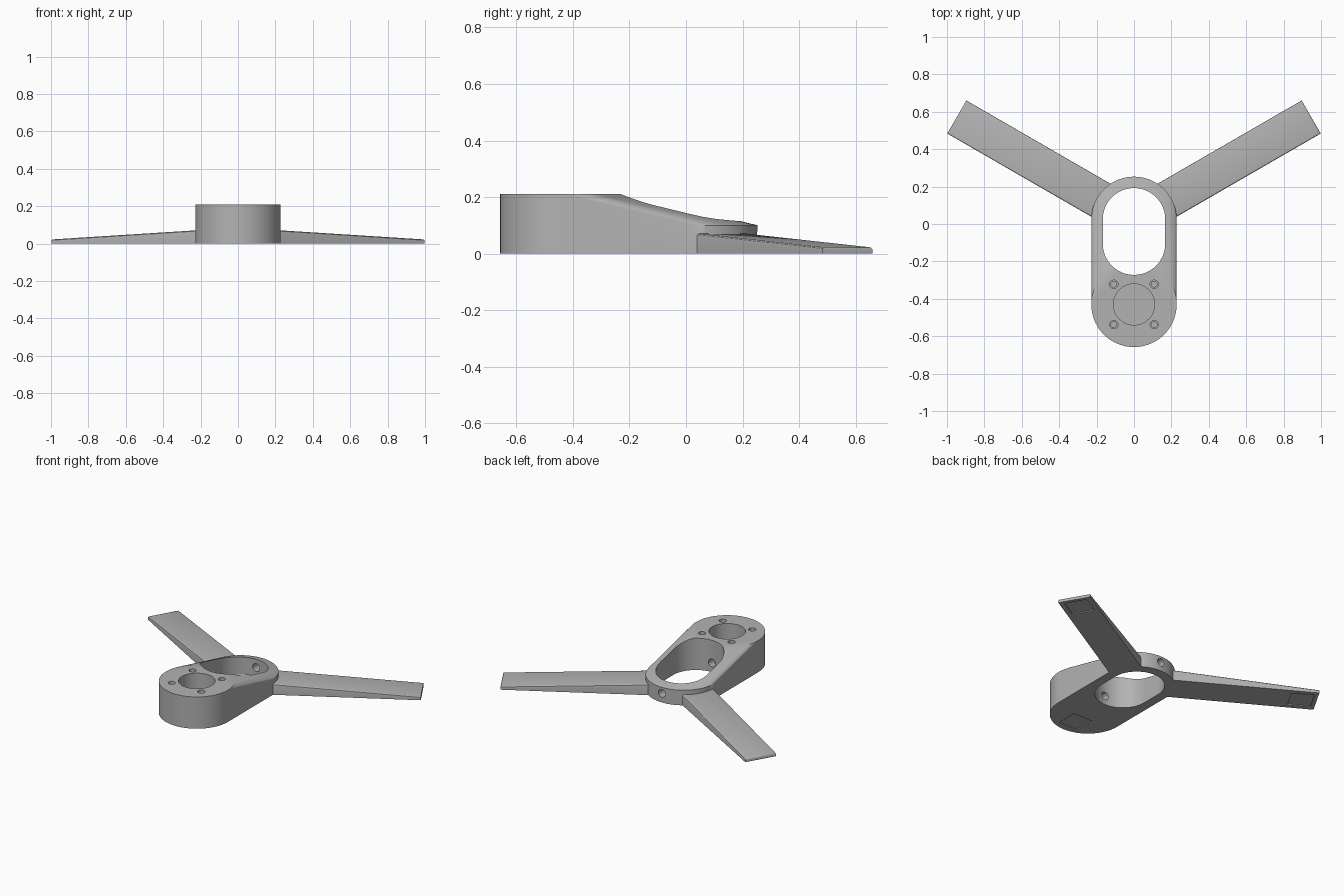
import bpy, bmesh, math
from mathutils import Matrix, Vector

old = bpy.data.objects.get("Cube")
if old:
    bpy.data.objects.remove(old, do_unlink=True)

grey = bpy.data.materials.new("plain grey")
grey.use_nodes = True
COLOUR = (0.45, 0.45, 0.45, 1)
grey.diffuse_color = COLOUR
grey.node_tree.nodes["Principled BSDF"].inputs["Base Color"].default_value = COLOUR

R = 0.228          # outer radius of hub and ring
HUB_Y, RING_Y = -0.43, 0.025
POCKET = 0.07      # half side of the square pads underneath


def ring(r, y, z, x=0, n=96):
    return [Vector((x + r * math.cos(2 * math.pi * i / n),
                    y + r * math.sin(2 * math.pi * i / n), z)) for i in range(n)]


def hull(name, points, matrix=Matrix()):
    """Convex solid around the given points."""
    bm = bmesh.new()
    for p in points:
        bm.verts.new(matrix @ p)
    bmesh.ops.convex_hull(bm, input=bm.verts)
    bmesh.ops.dissolve_limit(bm, angle_limit=0.002, verts=bm.verts, edges=bm.edges)
    bmesh.ops.recalc_face_normals(bm, faces=bm.faces)
    mesh = bpy.data.meshes.new(name)
    bm.to_mesh(mesh)
    bm.free()
    mesh.materials.append(grey)
    obj = bpy.data.objects.new(name, mesh)
    bpy.context.collection.objects.link(obj)
    return obj


def cylinder(name, r, x, y, z0, z1, n=64):
    return hull(name, ring(r, y, z0, x, n) + ring(r, y, z1, x, n))


def box(name, x, y, z0, z1, matrix=Matrix()):
    return hull(name, [Vector((x + a * POCKET, y + b * POCKET, z))
                       for a in (-1, 1) for b in (-1, 1) for z in (z0, z1)], matrix)


def apply_modifiers(obj):
    graph = bpy.context.evaluated_depsgraph_get()
    mesh = bpy.data.meshes.new_from_object(obj.evaluated_get(graph))
    obj.modifiers.clear()
    obj.data = mesh


def cut(obj, cutters):
    for c in cutters:
        mod = obj.modifiers.new("cut", 'BOOLEAN')
        mod.operation, mod.solver, mod.object = 'DIFFERENCE', 'EXACT', c
    apply_modifiers(obj)
    for c in cutters:
        bpy.data.objects.remove(c, do_unlink=True)


def smooth(obj):
    bpy.ops.object.select_all(action='DESELECT')
    obj.select_set(True)
    bpy.context.view_layer.objects.active = obj
    bpy.ops.object.shade_smooth_by_angle(angle=math.radians(30))


# Body: tall hub disc hulled to a lower ring disc
body = hull("body", ring(R, HUB_Y, 0) + ring(R, HUB_Y, 0.21)
            + ring(R, RING_Y, 0) + ring(R, RING_Y, 0.10))

# Openings: oval slot, blind bore, stepped screw holes, cable passage, square pad
slot = hull("slot_cutter", [p for y in (-0.105, RING_Y) for z in (-0.1, 0.4)
                            for p in ring(0.167, y, z)])
cutters = [slot, cylinder("bore_cutter", 0.11, 0, HUB_Y, 0.03, 0.4)]
for sx in (-1, 1):
    for sy in (-1, 1):
        x, y = sx * 0.108, HUB_Y + sy * 0.108
        cutters.append(cylinder("screw_cutter", 0.022, x, y, 0.12, 0.4, 32))
        cutters.append(cylinder("pilot_cutter", 0.015, x, y, 0.06, 0.3, 32))
along_y = Matrix.Translation((0, 0, 0.06)) @ Matrix.Rotation(math.pi / 2, 4, 'X')
passage = ring(0.026, 0, -0.4, n=24) + ring(0.026, 0, 0.4, n=24)
cutters.append(hull("passage_cutter", passage, along_y))
cutters.append(box("pad_cutter", 0, -0.545, -0.1, 0.006))
cut(body, cutters)
smooth(body)

# Legs: tapered bars fanning out from the ring, with softened top edges
for name, angle in (("left_leg", 30), ("right_leg", 150)):
    place = (Matrix.Translation((0, RING_Y, 0))
             @ Matrix.Rotation(math.radians(angle), 4, 'Z'))
    corners = [Vector((s, w, z)) for s, top in ((0.2, 0.071), (1.094, 0.022))
               for w in (-0.102, 0.102) for z in (0, top)]
    leg = hull(name, corners, place)
    bm = bmesh.new()
    bm.from_mesh(leg.data)
    top_edges = [e for e in bm.edges if all(v.co.z > 0.01 for v in e.verts)]
    bmesh.ops.bevel(bm, geom=top_edges, offset=0.009, segments=3,
                    profile=0.5, affect='EDGES')
    bm.to_mesh(leg.data)
    bm.free()
    cut(leg, [box("pad_cutter", 1.0, 0, -0.1, 0.006, place)])
    smooth(leg)
